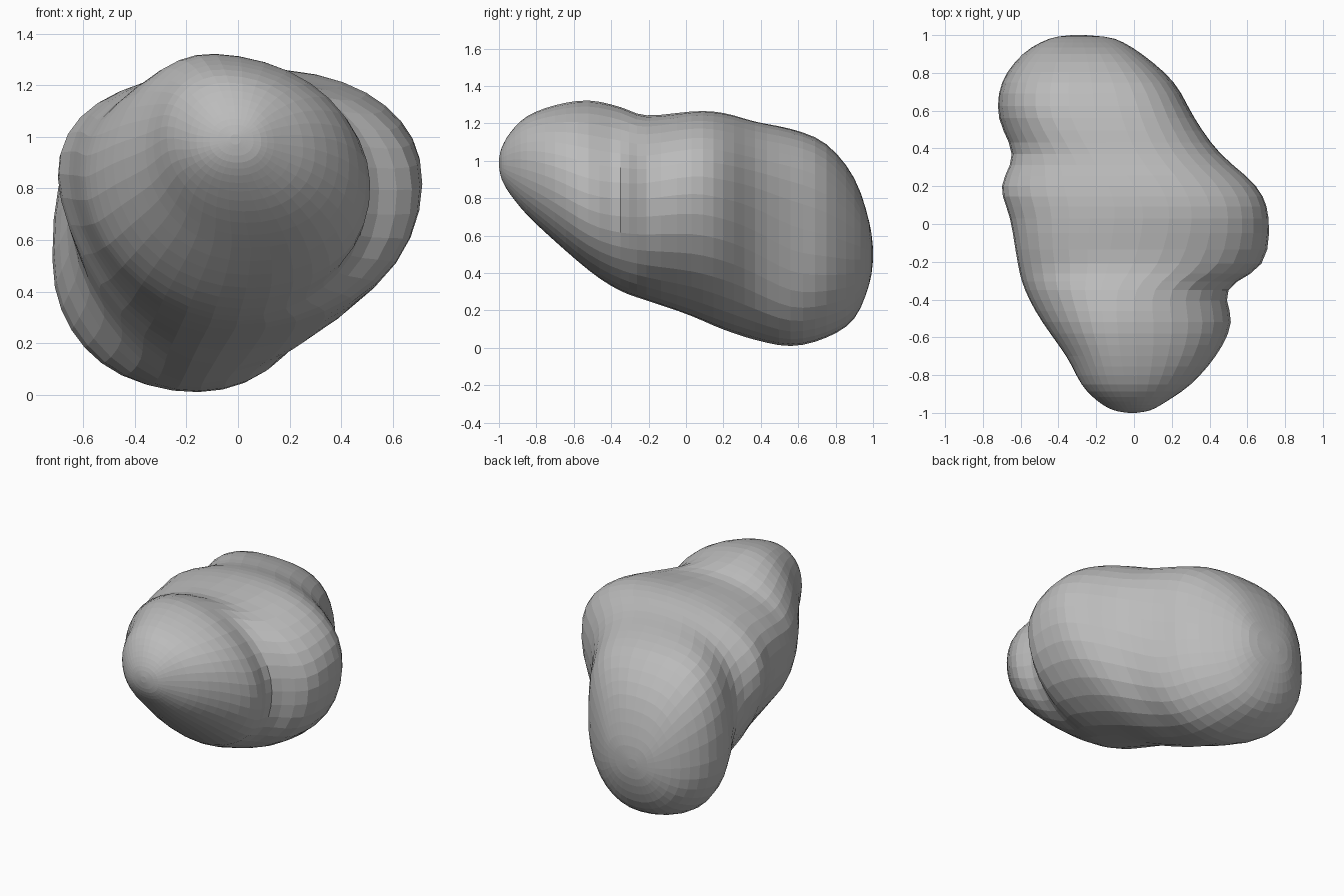
import bpy, bmesh, math
from mathutils import Vector

if "Cube" in bpy.data.objects:
    bpy.data.objects.remove(bpy.data.objects["Cube"])

# Cross-sections from front to back:
# y, left (x, z), top (x, z), right (x, z), bottom (x, z)
STATIONS = [
    (-1.00, -.03, .99, -.01, 1.01, .01, .99, -.01, .97),
    (-.985, -.11, .98, -.01, 1.07, .09, .98, .00, .90),
    (-.94, -.19, .98, -.02, 1.15, .17, .97, .00, .82),
    (-.85, -.28, 1.0, -.05, 1.24, .30, .95, .02, .71),
    (-.70, -.36, .95, -.08, 1.30, .44, .90, .05, .565),
    (-.52, -.49, .90, -.10, 1.33, .525, .82, .03, .41),
    (-.35, -.585, .85, -.09, 1.29, .49, .80, .00, .30),
    (-.21, -.62, .85, .00, 1.24, .695, .80, -.02, .25),
    (.03, -.66, .85, .06, 1.27, .72, .83, -.08, .16),
    (.20, -.715, .85, .00, 1.26, .66, .80, -.12, .09),
    (.37, -.645, .70, -.12, 1.21, .46, .75, -.15, .035),
    (.56, -.72, .52, -.20, 1.175, .325, .65, -.15, .00),
    (.75, -.705, .50, -.22, 1.10, .22, .60, -.20, .05),
    (.90, -.59, .50, -.25, .91, .04, .55, -.25, .15),
    (.98, -.45, .50, -.28, .67, -.10, .52, -.28, .34),
    (1.00, -.33, .50, -.30, .53, -.26, .50, -.30, .47),
]
# Corner sharpness along y: upper right, upper left, lower left, lower right
CORNERS = [
    (-1.0, .90, .90, .95, .95),
    (-.45, 1.05, 1.05, 1.0, .88),
    (-.10, .92, .76, 1.1, 1.0),
    (.22, .84, .95, 1.28, 1.08),
    (.60, .70, .68, .94, .88),
    (1.0, .80, .80, .90, .90),
]
SIDES, STEPS = 36, 3


def spline(t):
    """Smooth blend of the stations at position t."""
    i = min(int(t), len(STATIONS) - 2)
    f = t - i
    rows = [STATIONS[max(0, min(len(STATIONS) - 1, i + k))] for k in (-1, 0, 1, 2)]
    return [0.5 * (2 * b + (c - a) * f + (2 * a - 5 * b + 4 * c - d) * f * f
                   + (3 * b - a - 3 * c + d) * f ** 3) for a, b, c, d in zip(*rows)]


def corners(y):
    """Corner sharpness of the four quadrants at depth y."""
    for a, b in zip(CORNERS, CORNERS[1:]):
        if y <= b[0]:
            f = max(0, (y - a[0]) / (b[0] - a[0]))
            return [p + (q - p) * f for p, q in zip(a[1:], b[1:])]
    return CORNERS[-1][1:]


def ring(t):
    """Four rounded quadrants joining the left, top, right and bottom points."""
    y, xl, zl, xt, zt, xr, zr, xb, zb = spline(t)
    powers = corners(y)
    points = []
    for k in range(SIDES):
        a = 2 * math.pi * k / SIDES
        c, s = math.cos(a), math.sin(a)
        xs, zs = (xr, zr) if c >= 0 else (xl, zl)
        xv, zv = (xt, zt) if s >= 0 else (xb, zb)
        p = powers[k * 4 // SIDES]
        u, v = abs(c) ** p, abs(s) ** p
        points.append(Vector((xv + (xs - xv) * u, y, zs + (zv - zs) * v)))
    return points


# Rock body: lofted rings with slight surface unevenness
bm = bmesh.new()
rings = []
for j in range((len(STATIONS) - 1) * STEPS + 1):
    row = ring(j / STEPS)
    centre = sum(row, Vector()) / SIDES
    for p in row:
        ripple = math.sin(9 * p.x + 4 * p.y) * math.sin(8 * p.z - 5 * p.y)
        p += (p - centre) * 0.01 * ripple
        p.z = max(p.z, 0)
    rings.append([bm.verts.new(p) for p in row])
for a, b in zip(rings, rings[1:]):
    for k in range(SIDES):
        n = (k + 1) % SIDES
        bm.faces.new((a[k], a[n], b[n], b[k]))
bm.faces.new(rings[0])
bm.faces.new(rings[-1])
# Relax the loft lines a little so the lobes flow together
for _ in range(3):
    bmesh.ops.smooth_vert(bm, verts=[v for r in rings[4:-4] for v in r], factor=0.4,
                          use_axis_x=True, use_axis_y=False, use_axis_z=True)
bmesh.ops.recalc_face_normals(bm, faces=bm.faces)

mesh = bpy.data.meshes.new("rock")
bm.to_mesh(mesh)
bm.free()
rock = bpy.data.objects.new("rock", mesh)
bpy.context.collection.objects.link(rock)

# Single stone grey
grey = bpy.data.materials.new("stone grey")
grey.diffuse_color = (0.5, 0.5, 0.5, 1)
grey.use_nodes = True
grey.node_tree.nodes["Principled BSDF"].inputs["Base Color"].default_value = grey.diffuse_color
mesh.materials.append(grey)
